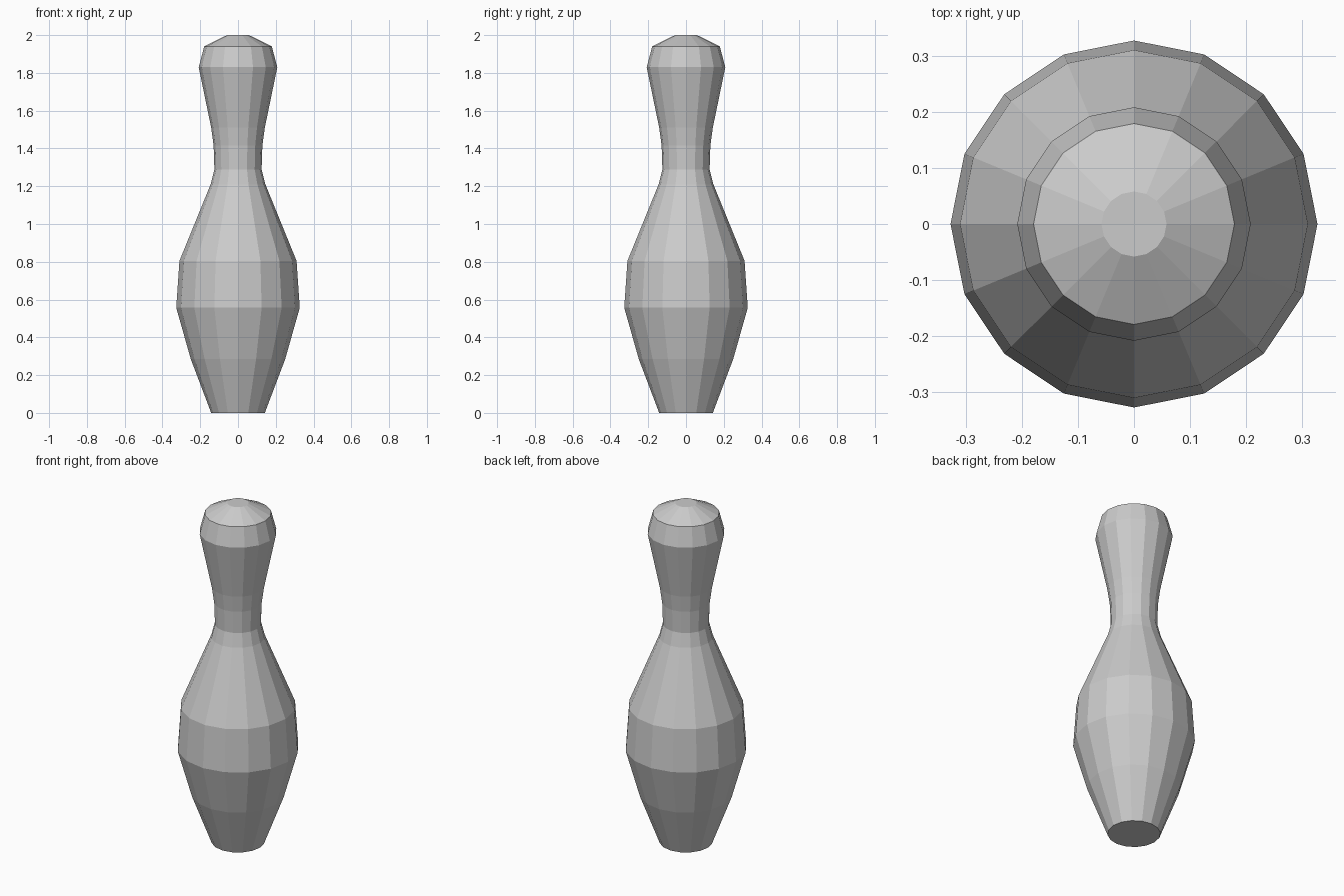
import bpy, bmesh
from math import cos, sin, pi

if "Cube" in bpy.data.objects:
    bpy.data.objects.remove(bpy.data.objects["Cube"])

SIDES = 16

# Profile as (radius, height), from base to crown
PROFILE = [
    (0.142, 0.0), (0.25, 0.285), (0.327, 0.557), (0.31, 0.805),   # belly
    (0.145, 1.21), (0.125, 1.288), (0.129, 1.415), (0.142, 1.51),  # neck
    (0.208, 1.83), (0.179, 1.94), (0.058, 2.0),                    # head
]


def lathe(name, profile, sides):
    """Flat-shaded closed body of revolution around z."""
    bm = bmesh.new()
    rings = [[bm.verts.new((r * cos(2 * pi * i / sides), r * sin(2 * pi * i / sides), z))
              for i in range(sides)] for r, z in profile]
    for low, high in zip(rings, rings[1:]):
        for i in range(sides):
            j = (i + 1) % sides
            bm.faces.new((low[i], low[j], high[j], high[i]))
    # Flat base and crown
    bm.faces.new(rings[0][::-1])
    bm.faces.new(rings[-1])
    mesh = bpy.data.meshes.new(name)
    bm.to_mesh(mesh)
    bm.free()
    obj = bpy.data.objects.new(name, mesh)
    bpy.context.collection.objects.link(obj)
    return obj


lathe("bowling_pin", PROFILE, SIDES)
